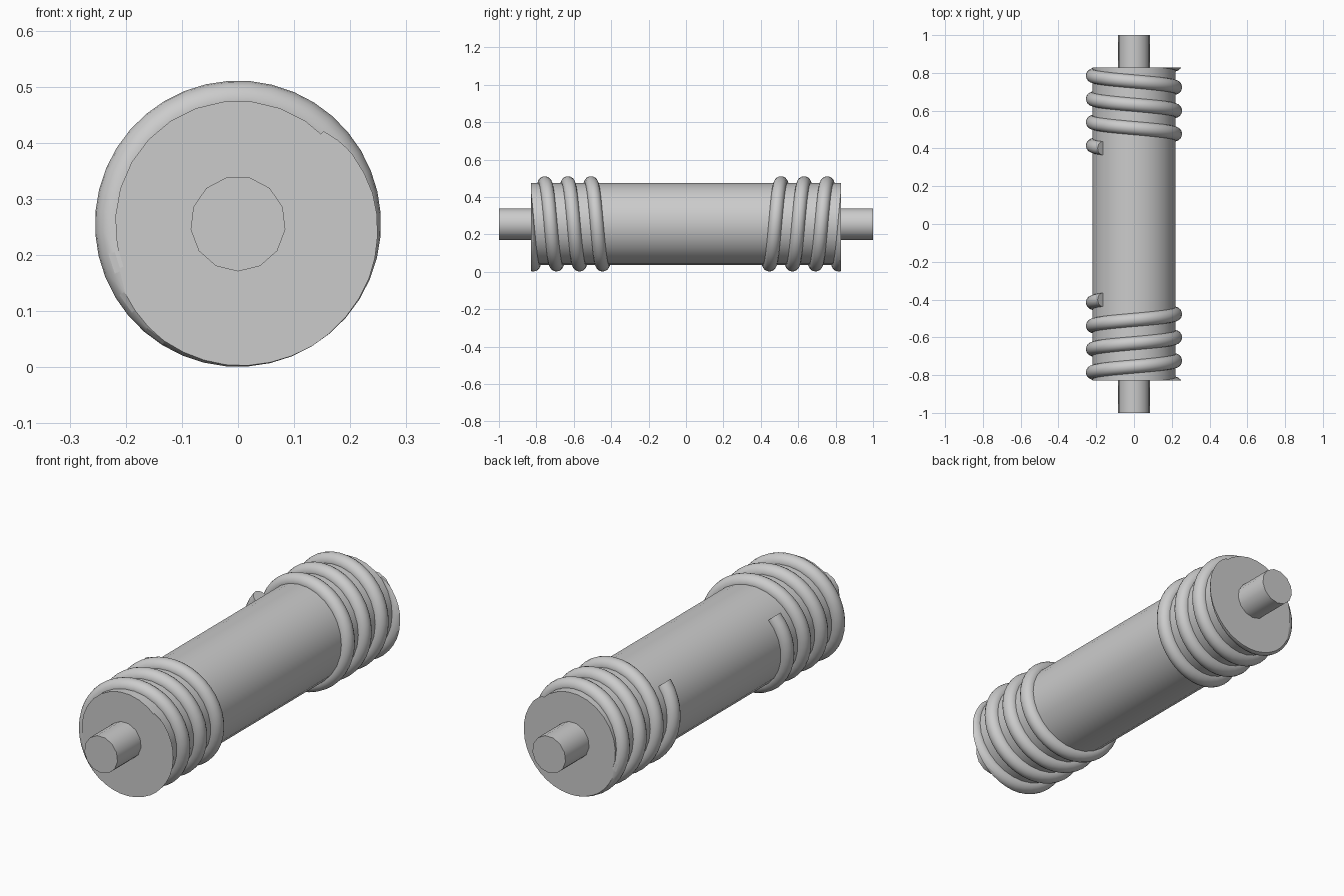
import bpy
import bmesh
from math import sin, cos, pi, radians

AXIS_Z = 0.256      # height of the roller axis
BODY_R = 0.219
BODY_END = 0.828    # half length of the drum
WIRE_R = 0.036
PITCH = 0.1235

if "Cube" in bpy.data.objects:
    bpy.data.objects.remove(bpy.data.objects["Cube"])

grey = bpy.data.materials.new("plain grey")
grey.use_nodes = True
grey.diffuse_color = (0.6, 0.6, 0.6, 1)
grey.node_tree.nodes["Principled BSDF"].inputs["Base Color"].default_value = (0.6, 0.6, 0.6, 1)


def finish(name, bm):
    """Smooth the side quads, keep the caps flat, and link the object."""
    bmesh.ops.recalc_face_normals(bm, faces=bm.faces)
    for f in bm.faces:
        f.smooth = len(f.verts) <= 4
    for f in bm.faces:
        if len(f.verts) > 4 and abs(f.normal.y) > 0.99:
            f.smooth = False
            for e in f.edges:
                e.smooth = False
    mesh = bpy.data.meshes.new(name)
    bm.to_mesh(mesh)
    bm.free()
    mesh.materials.append(grey)
    obj = bpy.data.objects.new(name, mesh)
    bpy.context.collection.objects.link(obj)
    return obj


def ring(bm, points):
    return [bm.verts.new(p) for p in points]


def bridge(bm, a, b):
    n = len(a)
    for i in range(n):
        bm.faces.new((a[i], a[(i + 1) % n], b[(i + 1) % n], b[i]))


def rod(name, radius, sides, y0, y1):
    """Cylinder along y with a corner at the bottom."""
    bm = bmesh.new()
    angles = [-pi / 2 + 2 * pi * i / sides for i in range(sides)]
    ends = [ring(bm, [(radius * cos(a), y, AXIS_Z + radius * sin(a)) for a in angles])
            for y in (y0, y1)]
    bridge(bm, *ends)
    for end in ends:
        bm.faces.new(end)
    return finish(name, bm)


def coil(name, side):
    """Round wire wound on the drum, cut flush with the drum's end."""
    bm = bmesh.new()
    start, stop, step, sides = 139, 1525, 9, 18
    rings = []
    for k in range((stop - start) // step + 1):
        deg = start + k * step
        t = radians(deg)
        y = 0.415 + PITCH * (deg - 180) / 360
        points = []
        for j in range(sides):
            a = 2 * pi * j / sides
            r = BODY_R + WIRE_R * cos(a)
            points.append((r * cos(t), side * (y + WIRE_R * sin(a)), AXIS_Z + r * sin(t)))
        rings.append(ring(bm, points))
    for a, b in zip(rings, rings[1:]):
        bridge(bm, a, b)
    tip = bm.faces.new(rings[0])
    for e in tip.edges:
        e.smooth = False
    # trim everything past the end of the drum and close the cut
    bmesh.ops.bisect_plane(bm, geom=bm.verts[:] + bm.edges[:] + bm.faces[:],
                           plane_co=(0, side * BODY_END, 0), plane_no=(0, side, 0),
                           clear_outer=True)
    bmesh.ops.holes_fill(bm, edges=[e for e in bm.edges if e.is_boundary], sides=0)
    return finish(name, bm)


# Drum and the axle stubs at its ends
rod("drum", BODY_R, 27, -BODY_END, BODY_END)
rod("front_axle", 0.085, 13, -1, -BODY_END + 0.01)
rod("back_axle", 0.085, 13, BODY_END - 0.01, 1)

# Mirrored windings
coil("front_coil", -1)
coil("back_coil", 1)
